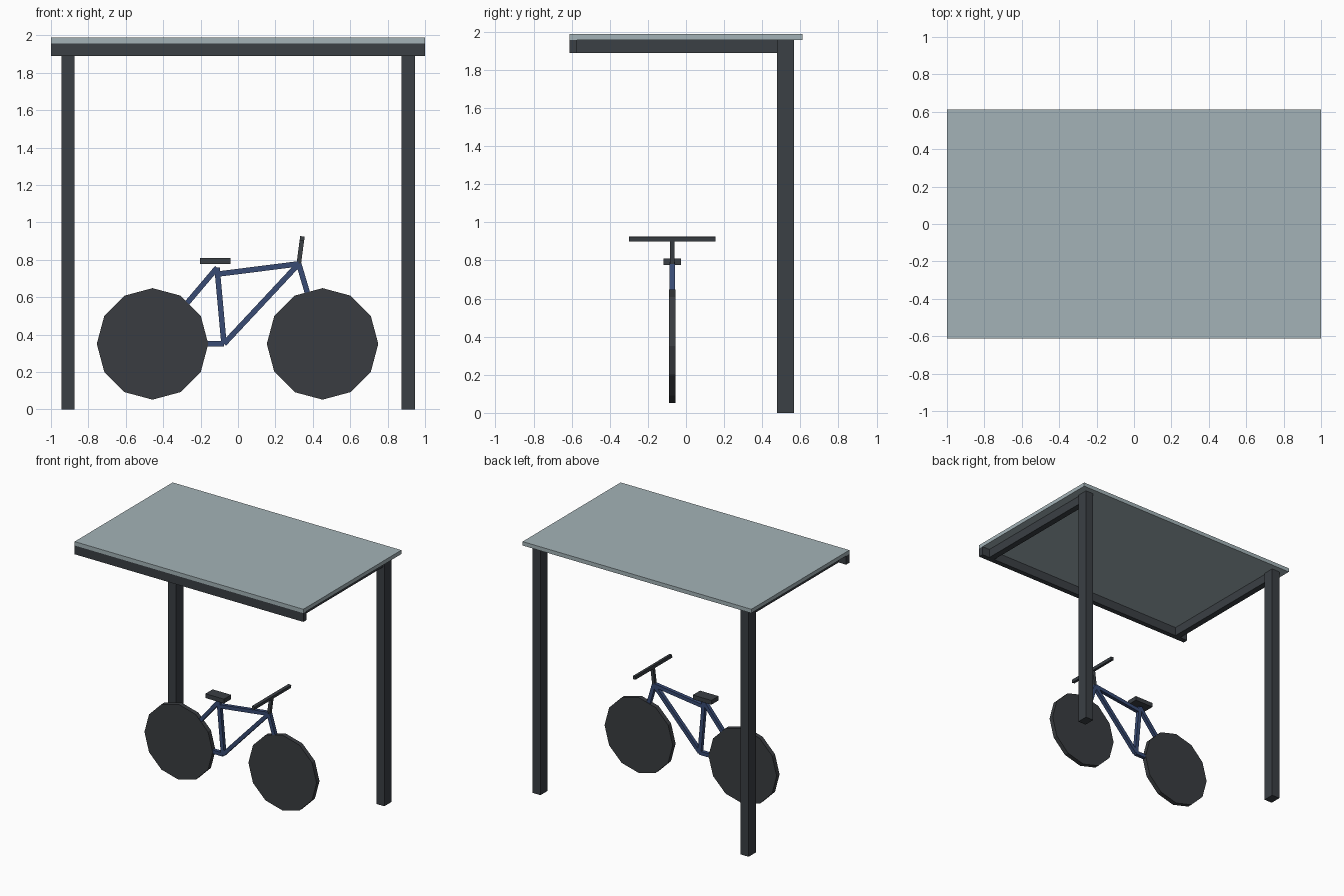
import bpy
import math
from mathutils import Vector

cube = bpy.data.objects.get("Cube")
if cube:
    bpy.data.objects.remove(cube, do_unlink=True)


def material(name, colour):
    m = bpy.data.materials.new(name)
    m.use_nodes = True
    m.diffuse_color = (*colour, 1)
    m.node_tree.nodes["Principled BSDF"].inputs["Base Color"].default_value = (*colour, 1)
    return m


dark_metal = material("dark metal", (0.043, 0.050, 0.058))
black_rubber = material("black rubber", (0.042, 0.046, 0.052))
blue_paint = material("blue paint", (0.040, 0.070, 0.175))
roof_panel = material("pale grey roof", (0.37, 0.45, 0.475))


def finish(name, mat):
    obj = bpy.context.object
    obj.name = name
    obj.data.materials.append(mat)
    return obj


def box(name, low, high, mat):
    """Box between two opposite corners."""
    low, high = Vector(low), Vector(high)
    bpy.ops.mesh.primitive_cube_add(size=1, location=(low + high) / 2)
    obj = finish(name, mat)
    obj.scale = high - low
    return obj


def bar(name, start, end, width, mat):
    """Square bar lying in the plane of the bicycle, from (x, z) to (x, z)."""
    a, b = Vector((start[0], BIKE_Y, start[1])), Vector((end[0], BIKE_Y, end[1]))
    run = b - a
    bpy.ops.mesh.primitive_cube_add(size=1, location=(a + b) / 2)
    obj = finish(name, mat)
    obj.scale = (run.length, width, width)
    obj.rotation_euler.y = -math.atan2(run.z, run.x)
    return obj


# Shelter: roof, front beam, and a post and arm on each side
ROOF_Y, BEAM_LOW, ROOF_LOW, ROOF_TOP = 0.612, 1.888, 1.957, 1.988
box("roof", (-1, -ROOF_Y, ROOF_LOW), (1, ROOF_Y, ROOF_TOP), roof_panel)
box("front_beam", (-1, -ROOF_Y, BEAM_LOW), (1, -0.572, ROOF_LOW), dark_metal)
for side, s in (("left", 1), ("right", -1)):
    x = 0.91 * s
    box(side + "_post", (x - 0.035, 0.478, 0), (x + 0.035, 0.567, ROOF_LOW), dark_metal)
    box(side + "_arm", (x - 0.024, -0.572, BEAM_LOW), (x + 0.024, 0.478, ROOF_LOW), dark_metal)

# Bicycle wheels
BIKE_Y = -0.072
rear_hub, front_hub = (-0.457, 0.35), (0.452, 0.35)
for name, hub in (("rear_wheel", rear_hub), ("front_wheel", front_hub)):
    bpy.ops.mesh.primitive_cylinder_add(vertices=12, radius=0.298, depth=0.036,
                                        location=(hub[0], BIKE_Y, hub[1]),
                                        rotation=(math.pi / 2, 0, 0))
    finish(name, black_rubber)

# Bicycle frame
crank, seat_top, head = (-0.075, 0.35), (-0.112, 0.757), (0.325, 0.778)
frame = {
    "chain_stay": (rear_hub, crank),
    "seat_stay": (rear_hub, seat_top),
    "seat_tube": (crank, seat_top),
    "top_tube": ((-0.11, 0.723), head),
    "down_tube": (crank, head),
    "fork": (head, front_hub),
}
for name, (start, end) in frame.items():
    bar(name, start, end, 0.029, blue_paint)

# Saddle, stem and handlebar
box("saddle", (-0.203, BIKE_Y - 0.045, 0.776), (-0.041, BIKE_Y + 0.045, 0.81), dark_metal)
bar("stem", head, (0.343, 0.915), 0.024, dark_metal)
handlebar = box("handlebar", (0.331, BIKE_Y - 0.228, 0.901), (0.355, BIKE_Y + 0.228, 0.925), dark_metal)
handlebar.rotation_euler.y = math.radians(8)
